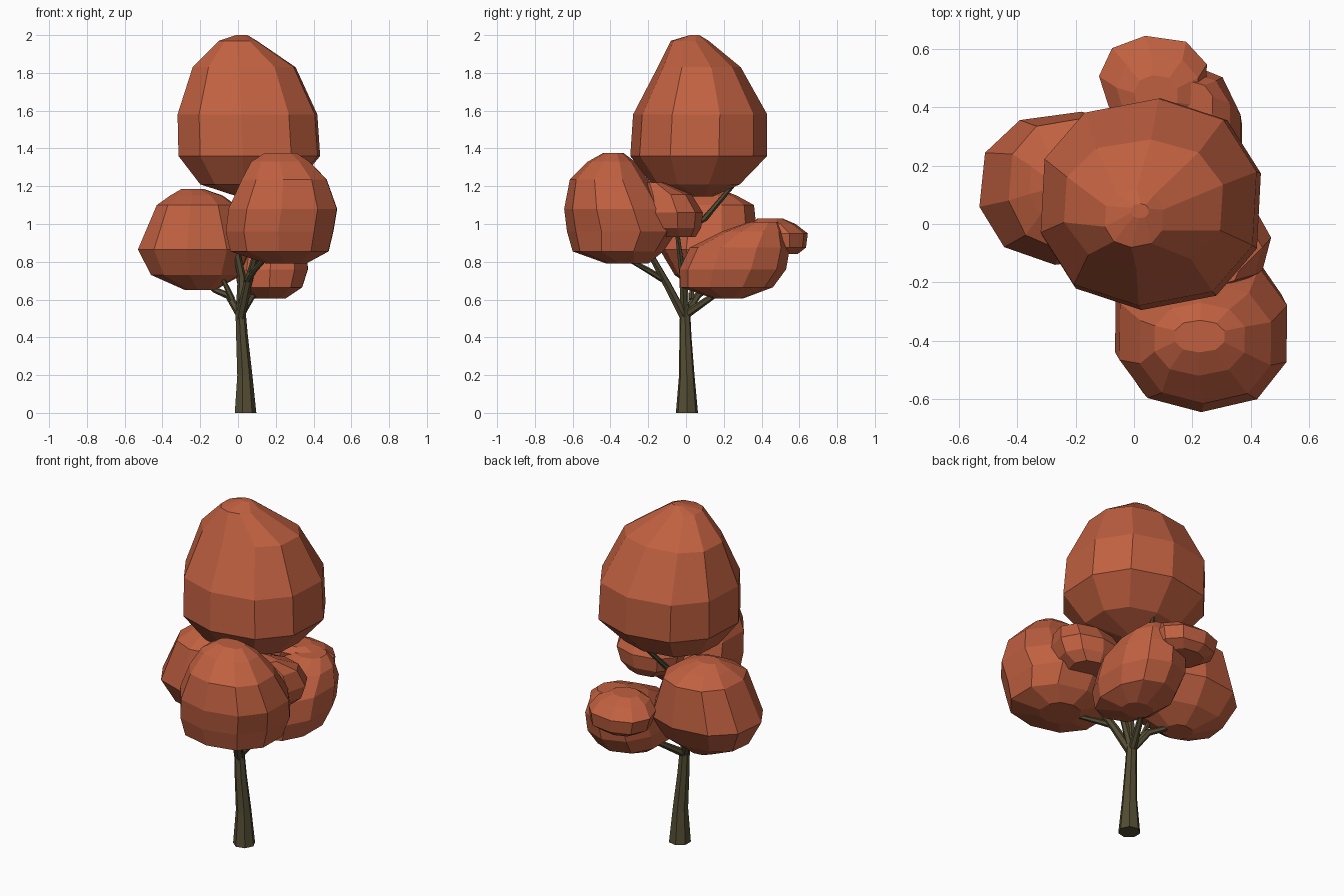
import bpy, bmesh, math
from mathutils import Vector


def material(name, rgb):
    m = bpy.data.materials.new(name)
    m.diffuse_color = (*rgb, 1)
    return m


LEAF = material("rust leaves", (0.53, 0.118, 0.052))
BARK = material("dark olive bark", (0.088, 0.074, 0.034))


def loft(name, rings, mat):
    """Skin a stack of equal-length vertex rings, capped at both ends."""
    bm = bmesh.new()
    vs = [[bm.verts.new(p) for p in ring] for ring in rings]
    n = len(vs[0])
    for a, b in zip(vs, vs[1:]):
        for i in range(n):
            j = (i + 1) % n
            bm.faces.new((a[i], a[j], b[j], b[i]))
    bm.faces.new(vs[0][::-1])
    bm.faces.new(vs[-1])
    bmesh.ops.recalc_face_normals(bm, faces=bm.faces)
    me = bpy.data.meshes.new(name)
    bm.to_mesh(me)
    bm.free()
    me.materials.append(mat)
    ob = bpy.data.objects.new(name, me)
    bpy.context.collection.objects.link(ob)
    return ob


def clump(name, levels, phase=0.0, n=10):
    """Faceted foliage: each level is (z, x min, x max, y min, y max)."""
    def power(v):
        return math.copysign(abs(v) ** 0.88, v)
    angles = [phase + math.tau * i / n for i in range(n)]
    us = [power(math.cos(a)) for a in angles]
    ws = [power(math.sin(a)) for a in angles]

    def fit(v, vals, lo, hi):
        return lo + (v - min(vals)) / (max(vals) - min(vals)) * (hi - lo)
    rings = [[(fit(u, us, x0, x1), fit(w, ws, y0, y1), z)
              for u, w in zip(us, ws)] for z, x0, x1, y0, y1 in levels]
    loft(name, rings, LEAF)


def limb(name, path, n=6):
    """Tapered limb: path of (x, y, z, radius)."""
    pts = [Vector(p[:3]) for p in path]
    rings = []
    for k, p in enumerate(path):
        d = (pts[min(k + 1, len(pts) - 1)] - pts[max(k - 1, 0)]).normalized()
        if p[2] == 0:
            d = Vector((0, 0, 1))
        side = Vector((0, 1, 0)).cross(d).normalized()
        up = d.cross(side)
        rings.append([pts[k] + p[3] * (side * math.cos(t) + up * math.sin(t))
                      for t in (math.tau * i / n for i in range(n))])
    loft(name, rings, BARK)


# Trunk and branches
limb("trunk", [(.037, .005, 0, .06), (.034, .004, .2, .042),
               (.02, -.003, .4, .033), (.012, -.005, .54, .028)], 7)
limb("front_branch", [(.012, -.005, .5, .026), (.05, -.1, .68, .022),
                      (.1, -.2, .86, .016)])
limb("front_twig", [(.05, -.11, .7, .018), (.09, -.21, .76, .015),
                    (.14, -.3, .81, .011)])
limb("centre_branch", [(.012, -.005, .5, .025), (.02, -.01, .72, .022),
                       (-.03, -.04, .95, .018), (.02, .1, 1.03, .016),
                       (.08, .27, 1.23, .012)])
limb("left_branch", [(.005, 0, .53, .022), (-.05, .06, .62, .019),
                     (-.12, .1, .65, .016), (-.2, .13, .71, .011)])
limb("left_twig", [(-.03, .03, .6, .016), (-.09, .03, .73, .011)])
limb("back_branch", [(.012, 0, .52, .022), (.07, .13, .61, .017),
                     (.12, .22, .67, .011)])
limb("right_branch", [(.015, -.01, .54, .022), (.07, -.02, .74, .018),
                      (.16, -.05, .98, .012)])

# Tall top crown
clump("top_crown", [
    (1.145, 0, .12, .02, .14), (1.21, -.2, .31, -.18, .285),
    (1.36, -.315, .435, -.295, .43), (1.58, -.32, .42, -.28, .43),
    (1.83, -.24, .305, -.15, .29), (1.97, -.10, .10, -.08, .12),
    (2.0, -.01, .05, .02, .07)], .25)
# Front right foliage with its side lobe
clump("front_foliage", [
    (.79, .15, .36, -.42, -.2), (.855, -.04, .48, -.6, -.12),
    (.96, -.065, .505, -.63, -.05), (1.08, -.05, .525, -.645, -.1),
    (1.235, .02, .47, -.615, -.2), (1.33, .07, .38, -.52, -.27),
    (1.375, .14, .31, -.44, -.33)], .3)
clump("front_side_lobe", [
    (.93, .16, .38, -.14, .05), (.98, .09, .44, -.2, .08),
    (1.06, .07, .47, -.22, .09), (1.155, .1, .44, -.22, .03),
    (1.22, .16, .36, -.21, -.12)], .1, 9)
# Left foliage
clump("left_foliage", [
    (.65, -.28, -.12, .05, .2), (.73, -.46, .02, -.06, .3),
    (.865, -.53, .08, -.14, .385), (1.1, -.43, -.01, -.09, .36),
    (1.15, -.36, -.08, 0, .27), (1.185, -.3, -.18, .08, .18)], .2)
# Back foliage with its rear lobe
clump("back_foliage", [
    (.605, .08, .25, .15, .3), (.665, 0, .34, -.03, .46),
    (.76, -.02, .37, -.035, .53), (.875, 0, .365, .02, .55),
    (.96, .04, .33, .19, .52), (1.01, .1, .27, .33, .49)], .3)
clump("back_lobe", [
    (.84, -.04, .18, .4, .59), (.875, -.1, .24, .37, .635),
    (.95, -.12, .25, .35, .645), (1.0, -.06, .22, .34, .58),
    (1.03, 0, .15, .38, .51)], .3, 9)
